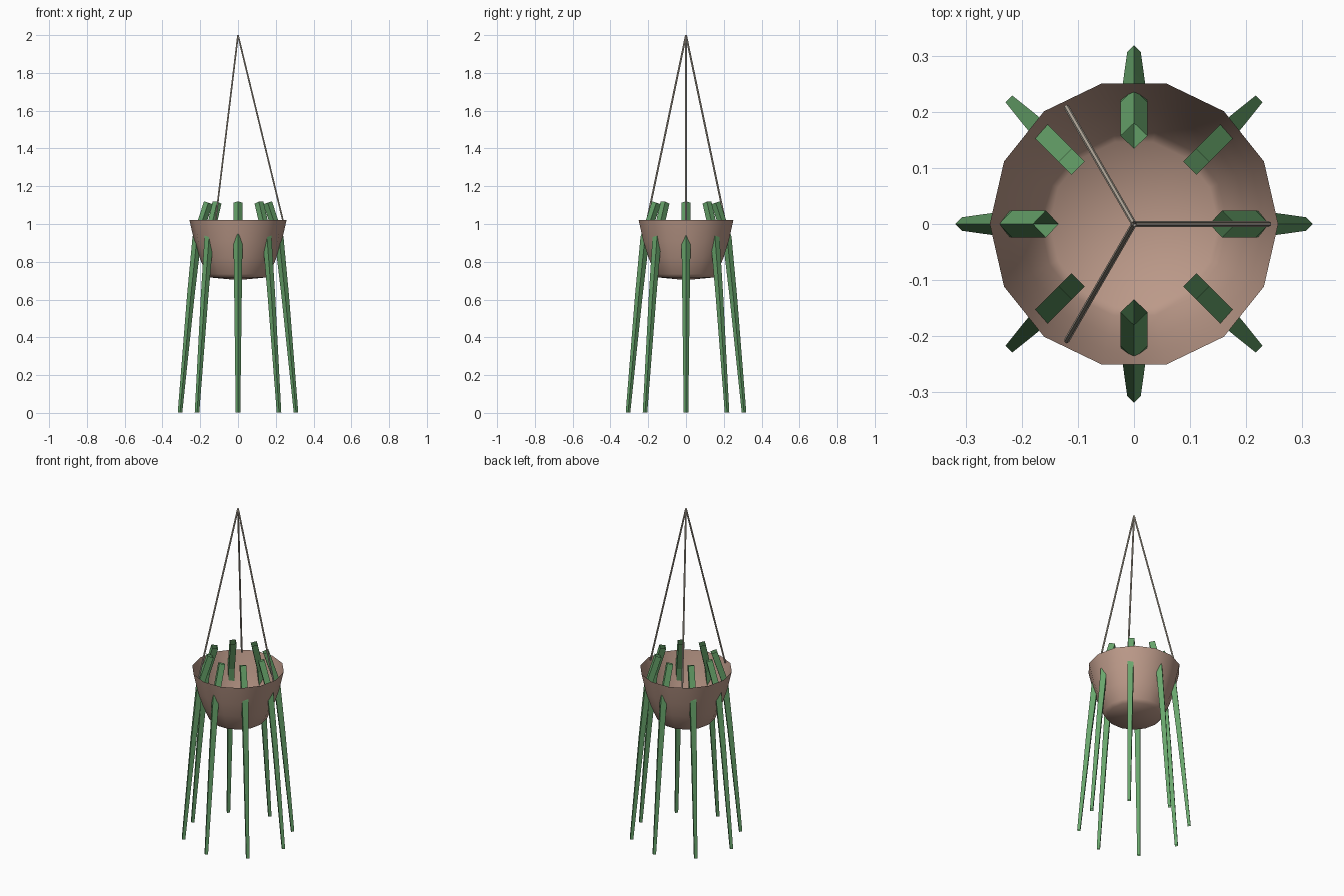
import bpy, bmesh
from math import cos, sin, pi, sqrt
from mathutils import Vector

cube = bpy.data.objects.get("Cube")
if cube:
    bpy.data.objects.remove(cube, do_unlink=True)


def material(name, color):
    mat = bpy.data.materials.new(name)
    mat.use_nodes = True
    mat.diffuse_color = (*color, 1)
    mat.node_tree.nodes["Principled BSDF"].inputs["Base Color"].default_value = (*color, 1)
    return mat


clay = material("clay_brown", (0.50, 0.32, 0.25))
leaf = material("leaf_green", (0.14, 0.38, 0.15))
twine = material("twine_beige", (0.52, 0.46, 0.38))


def finish(name, bm, mat, smooth=False):
    mesh = bpy.data.meshes.new(name)
    for face in bm.faces:
        face.smooth = smooth
    bm.to_mesh(mesh)
    bm.free()
    mesh.materials.append(mat)
    obj = bpy.data.objects.new(name, mesh)
    bpy.context.collection.objects.link(obj)
    return obj


def bridge(bm, a, b):
    n = len(a)
    for i in range(n):
        j = (i + 1) % n
        bm.faces.new((a[i], a[j], b[j], b[i]))


def tube(name, path, radii, sides, twist, side_dir, mat):
    """Open tube along a path lying in the plane square to side_dir."""
    bm = bmesh.new()
    rings = []
    for k, p in enumerate(path):
        t = (path[min(k + 1, len(path) - 1)] - path[max(k - 1, 0)]).normalized()
        n = t.cross(side_dir)
        angles = [twist + 2 * pi * i / sides for i in range(sides)]
        rings.append([bm.verts.new(p + radii[k] * (cos(a) * side_dir + sin(a) * n))
                      for a in angles])
    for a, b in zip(rings, rings[1:]):
        bridge(bm, a, b)
    bmesh.ops.recalc_face_normals(bm, faces=bm.faces)
    return finish(name, bm, mat)


# Pot: thin open bowl with fourteen sides
SIDES = 14
profile = [(0.15, 0.717), (0.167, 0.735), (0.203, 0.82), (0.232, 0.91), (0.257, 1.02)]
bm = bmesh.new()
rings = [[bm.verts.new((r * cos(2 * pi * i / SIDES), r * sin(2 * pi * i / SIDES), z))
          for i in range(SIDES)] for r, z in profile]
for low, high in zip(rings, rings[1:]):
    bridge(bm, low, high)
base = bm.verts.new((0, 0, 0.703))
for i in range(SIDES):
    bm.faces.new((base, rings[0][(i + 1) % SIDES], rings[0][i]))
finish("pot", bm, clay, smooth=True)

# Stems: eight square, tapering tubes that pass through the wall and hang down
stem = [(0.157, 1.113), (0.217, 0.93), (0.25, 0.62), (0.307, 0.002)]
stem_radii = [0.024, 0.024, 0.020, 0.012]
for k in range(8):
    a = k * pi / 4
    path = [Vector((r * cos(a), r * sin(a), z)) for r, z in stem]
    tube(f"stem_{k + 1}", path, stem_radii, 4, (k % 2) * pi / 4,
         Vector((-sin(a), cos(a), 0)), leaf)

# Cords: three thin lines from the rim to the hanging point
for k in range(3):
    a = k * 2 * pi / 3
    path = [Vector((0.24 * cos(a), 0.24 * sin(a), 1.01)), Vector((0, 0, 2))]
    tube(f"cord_{k + 1}", path, [0.005, 0.005], 6, 0,
         Vector((-sin(a), cos(a), 0)), twine)
